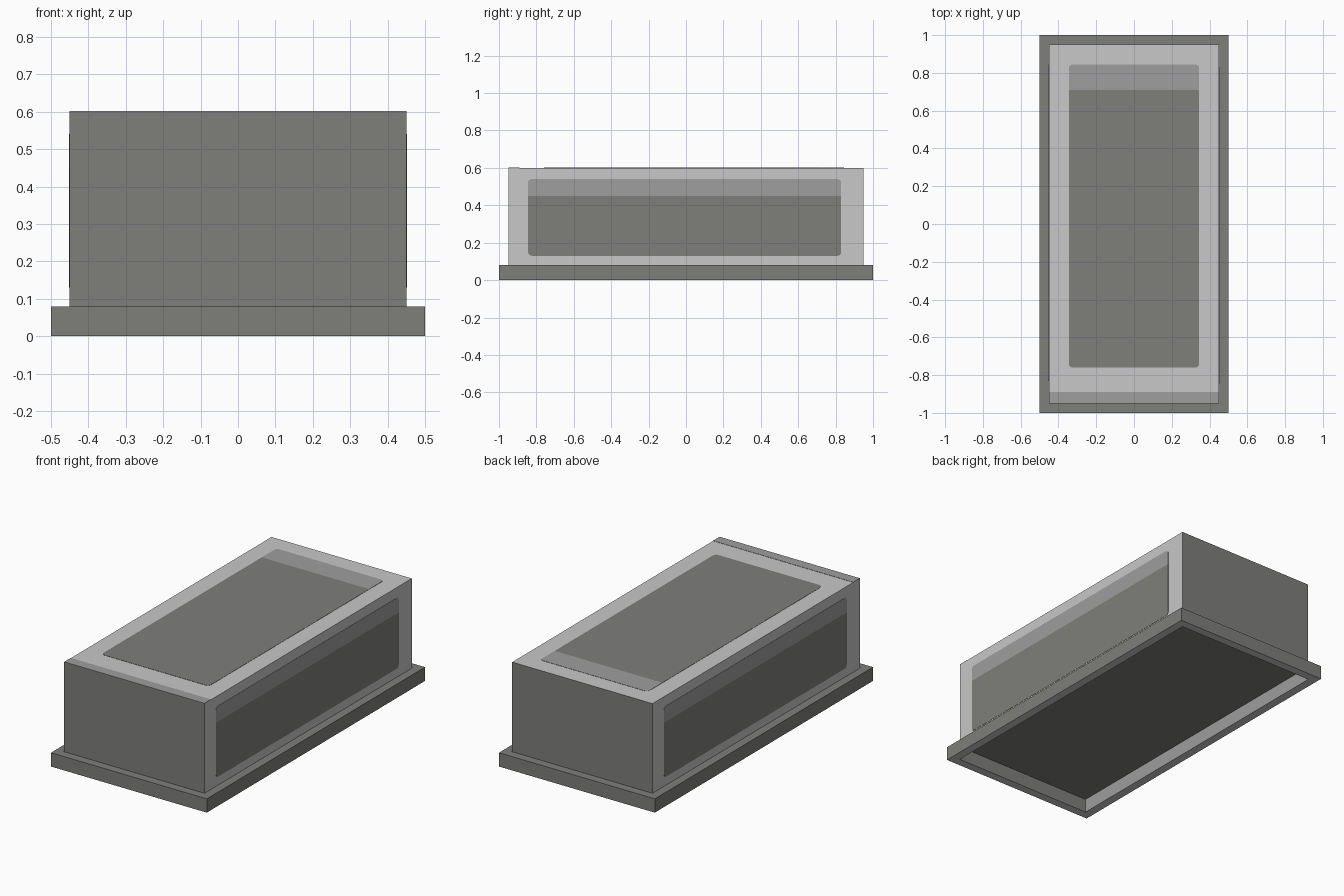
import bpy, bmesh, math
from mathutils import Vector

if "Cube" in bpy.data.objects:
    bpy.data.objects.remove(bpy.data.objects["Cube"])


def material(name, rgb):
    m = bpy.data.materials.new(name)
    m.diffuse_color = (*rgb, 1.0)
    m.use_nodes = True
    m.node_tree.nodes["Principled BSDF"].inputs["Base Color"].default_value = m.diffuse_color
    return m


DARK = material("dark grey", (0.209, 0.209, 0.198))
MID = material("mid grey", (0.342, 0.342, 0.342))
LIGHT = material("light grey", (0.578, 0.578, 0.578))


def finish(name, bm, mats, rule=None):
    bmesh.ops.recalc_face_normals(bm, faces=bm.faces[:])
    bm.normal_update()
    if rule:
        for f in bm.faces:
            f.material_index = rule(f)
    me = bpy.data.meshes.new(name)
    bm.to_mesh(me)
    bm.free()
    for m in mats:
        me.materials.append(m)
    ob = bpy.data.objects.new(name, me)
    bpy.context.collection.objects.link(ob)
    return ob


def outline(u0, u1, v0, v1, r_low=0.0, r_high=0.0, steps=3):
    """Rectangle whose low-v and high-v corners may be rounded."""
    pts = []
    for cu, cv, r, a0 in ((u1, v1, r_high, 0), (u0, v1, r_high, 90),
                          (u0, v0, r_low, 180), (u1, v0, r_low, 270)):
        if r == 0:
            pts.append((cu, cv))
            continue
        ou = cu - r if cu == u1 else cu + r
        ov = cv - r if cv == v1 else cv + r
        for i in range(steps + 1):
            a = math.radians(a0 + 90 * i / steps)
            pts.append((ou + r * math.cos(a), ov + r * math.sin(a)))
    return pts


def plate(name, pts, place, normal, mat):
    """Painted area as a very thin plate."""
    bm = bmesh.new()
    face = bm.faces.new([bm.verts.new(place(u, v)) for u, v in pts])
    ext = bmesh.ops.extrude_face_region(bm, geom=[face])
    verts = [e for e in ext["geom"] if isinstance(e, bmesh.types.BMVert)]
    bmesh.ops.translate(bm, verts=verts, vec=Vector(normal) * 0.0015)
    finish(name, bm, [mat])


# base: rectangular ring, open in the middle
bm = bmesh.new()
loops = []
for hx, hy, z in ((0.5, 1, 0), (0.5, 1, 0.08), (0.45, 0.95, 0.08), (0.45, 0.95, 0)):
    loops.append([bm.verts.new((sx * hx, sy * hy, z))
                  for sx, sy in ((-1, -1), (1, -1), (1, 1), (-1, 1))])
for k in range(4):
    a, b = loops[k], loops[(k + 1) % 4]
    for i in range(4):
        j = (i + 1) % 4
        bm.faces.new((a[i], a[j], b[j], b[i]))


def base_rule(f):
    c = f.calc_center_median()
    if f.normal.z < -0.5:
        return 2
    if abs(f.normal.x) > 0.5 and abs(c.x) < 0.47:
        return 1
    return 0


finish("base_frame", bm, [DARK, MID, LIGHT], base_rule)

# body: light top and long sides, dark ends and underside
bm = bmesh.new()
bmesh.ops.create_cube(bm, size=1)
for v in bm.verts:
    v.co = (v.co.x * 0.9, v.co.y * 1.9, 0.34 + v.co.z * 0.52)
finish("body", bm, [DARK, LIGHT],
       lambda f: int(f.normal.z > 0.5 or abs(f.normal.x) > 0.5))

# top panel, its lighter band and the front edge strip
top = lambda u, v: (u, v, 0.6)
up = (0, 0, 1)
plate("top_panel", outline(-0.345, 0.345, -0.76, 0.71, r_low=0.02), top, up, DARK)
plate("top_band", outline(-0.345, 0.345, 0.71, 0.845, r_high=0.02), top, up, MID)
plate("top_front_strip", outline(-0.45, 0.45, -0.95, -0.89), top, up, MID)

# side panels, the left one being the right one turned half round
for side, s in (("right", 1), ("left", -1)):
    place = lambda u, v, s=s: (s * 0.45, s * u, v)
    out = (s, 0, 0)
    plate(side + "_panel", outline(-0.845, 0.83, 0.13, 0.45, r_low=0.02), place, out, DARK)
    plate(side + "_band", outline(-0.845, 0.83, 0.45, 0.54, r_high=0.02), place, out, MID)
